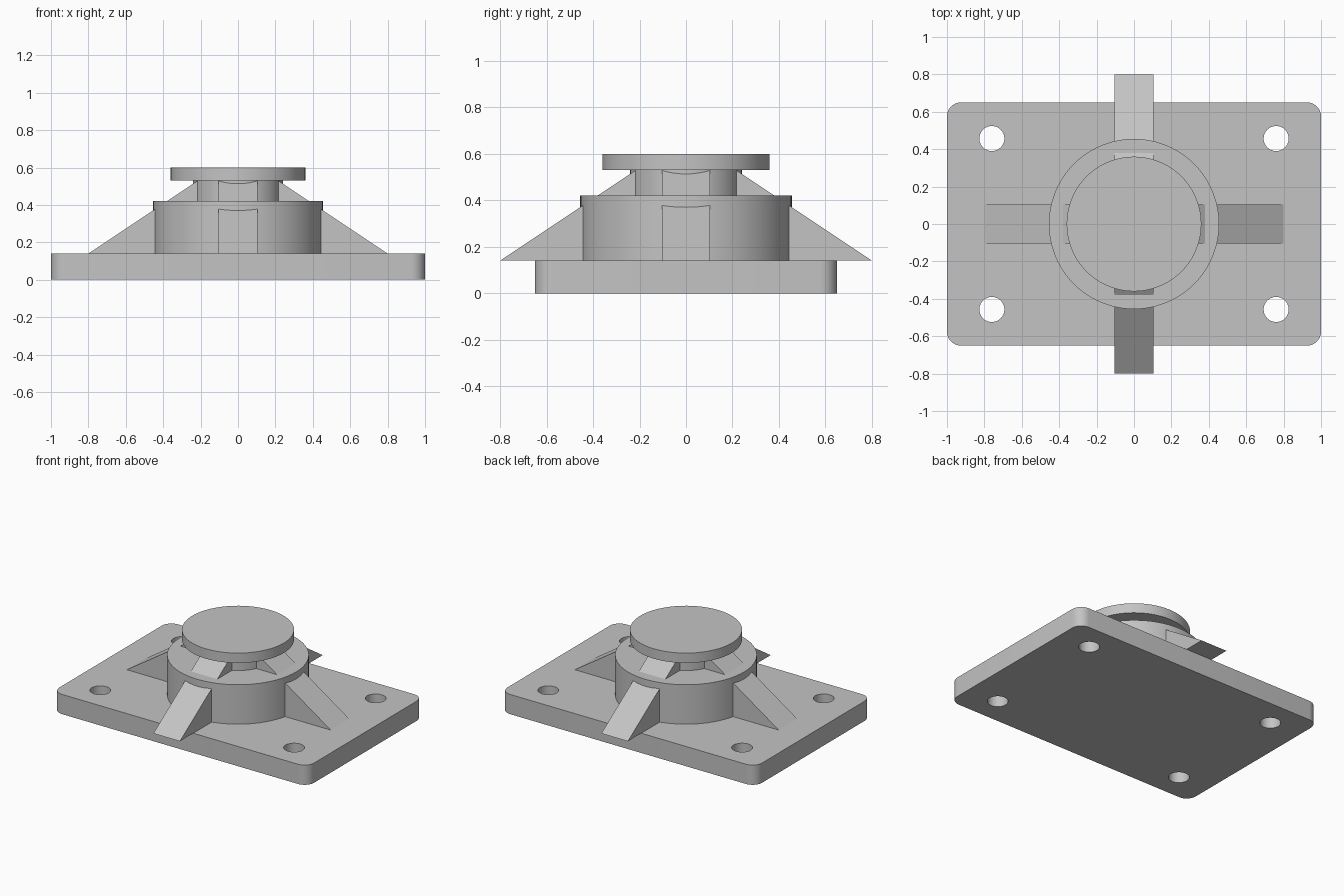
import bpy
import bmesh
from math import pi, radians
from mathutils import Matrix

cube = bpy.data.objects.get("Cube")
if cube:
    bpy.data.objects.remove(cube, do_unlink=True)

# One plain grey for the whole model
GREY = (0.55, 0.55, 0.55, 1.0)
grey = bpy.data.materials.new("plain grey")
grey.use_nodes = True
grey.diffuse_color = GREY
grey.node_tree.nodes["Principled BSDF"].inputs["Base Color"].default_value = GREY

PLATE_TOP = 0.14
DRUM_TOP = 0.42
CAP_BOTTOM = 0.53
CAP_TOP = 0.60


def finish(name, bm):
    """Turn a bmesh into a smooth-shaded grey object with sharp edges."""
    bmesh.ops.recalc_face_normals(bm, faces=bm.faces)
    mesh = bpy.data.meshes.new(name)
    bm.to_mesh(mesh)
    bm.free()
    mesh.materials.append(grey)
    obj = bpy.data.objects.new(name, mesh)
    bpy.context.collection.objects.link(obj)
    smooth(obj)
    return obj


def smooth(obj):
    bpy.ops.object.select_all(action="DESELECT")
    obj.select_set(True)
    bpy.context.view_layer.objects.active = obj
    bpy.ops.object.shade_smooth_by_angle(angle=radians(30))


def add_cylinder(bm, radius, bottom, top, x=0, y=0, segments=96):
    bmesh.ops.create_cone(
        bm, cap_ends=True, segments=segments, radius1=radius, radius2=radius,
        depth=top - bottom, matrix=Matrix.Translation((x, y, (bottom + top) / 2)))


# Base plate with rounded corners
bm = bmesh.new()
bmesh.ops.create_cube(bm, size=1, matrix=Matrix.Translation((0, 0, PLATE_TOP / 2))
                      @ Matrix.Diagonal((2, 1.3, PLATE_TOP, 1)))
corners = [e for e in bm.edges if abs(e.verts[0].co.z - e.verts[1].co.z) > 0.01]
bmesh.ops.bevel(bm, geom=corners, offset=0.075, segments=8, profile=0.5,
                affect="EDGES")
plate = finish("base_plate", bm)

# Four bolt holes cut through the plate
bm = bmesh.new()
for x in (-0.76, 0.76):
    for y in (-0.457, 0.457):
        add_cylinder(bm, 0.067, -0.1, 0.3, x, y, 48)
cutter = finish("bolt_hole_cutter", bm)
cutter.hide_render = True
holes = plate.modifiers.new("bolt_holes", "BOOLEAN")
holes.operation = "DIFFERENCE"
holes.solver = "EXACT"
holes.object = cutter
smooth(plate)
bpy.ops.object.modifier_apply(modifier=holes.name)
bpy.data.objects.remove(cutter, do_unlink=True)
smooth(plate)

# Stacked round parts
for name, radius, bottom, top in (
        ("drum", 0.455, PLATE_TOP, DRUM_TOP),
        ("neck", 0.24, DRUM_TOP, CAP_BOTTOM),
        ("cap", 0.36, CAP_BOTTOM, CAP_TOP)):
    bm = bmesh.new()
    add_cylinder(bm, radius, bottom, top)
    finish(name, bm)

# Four sloping ribs, each a wedge running from the neck out over the plate
wedge = [(0.1, PLATE_TOP), (0.8, PLATE_TOP), (0.215, CAP_BOTTOM), (0.1, CAP_BOTTOM)]
for i, side in enumerate(("left", "back", "right", "front")):
    bm = bmesh.new()
    face = bm.faces.new([bm.verts.new((x, -0.104, z)) for x, z in wedge])
    grown = bmesh.ops.extrude_face_region(bm, geom=[face])["geom"]
    bmesh.ops.translate(bm, vec=(0, 0.208, 0),
                        verts=[v for v in grown if isinstance(v, bmesh.types.BMVert)])
    bmesh.ops.rotate(bm, verts=bm.verts, matrix=Matrix.Rotation(i * pi / 2, 3, "Z"))
    finish(side + "_rib", bm)
